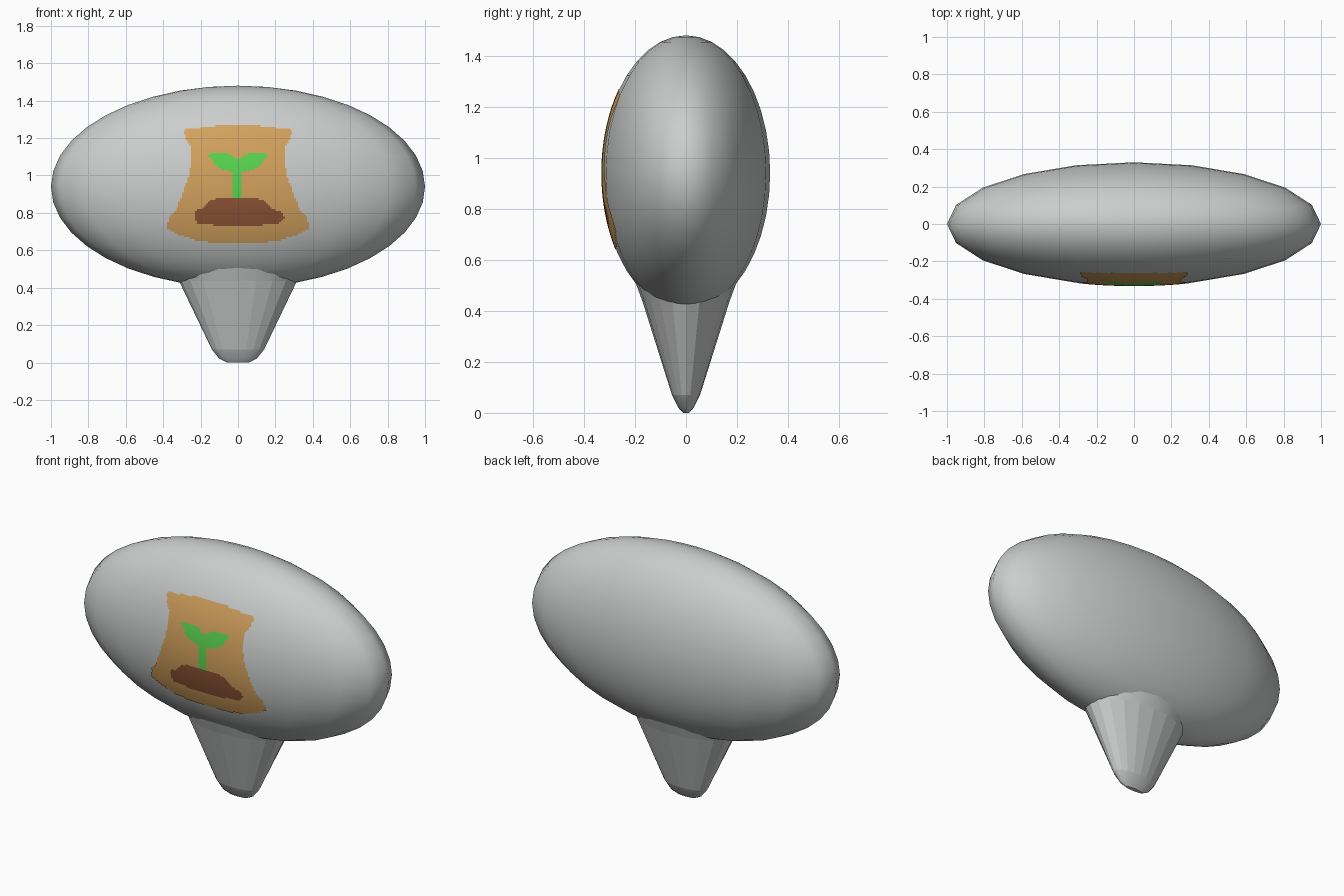
import bpy, bmesh, math

if "Cube" in bpy.data.objects:
    bpy.data.objects.remove(bpy.data.objects["Cube"])

RX, RY, RZ, CZ = 1.0, 0.33, 0.54, 0.94   # ellipsoid body


def material(name, rgb):
    m = bpy.data.materials.new(name)
    m.diffuse_color = (*rgb, 1)
    m.use_nodes = True
    m.node_tree.nodes["Principled BSDF"].inputs["Base Color"].default_value = m.diffuse_color
    return m


GREY = material("light grey", (0.60, 0.61, 0.61))
TAN = material("sack tan", (0.66, 0.36, 0.11))
GREEN = material("leaf green", (0.10, 0.66, 0.08))
BROWN = material("soil brown", (0.27, 0.09, 0.035))


def finish(bm, name, mats):
    mesh = bpy.data.meshes.new(name)
    bm.to_mesh(mesh)
    bm.free()
    for m in mats:
        mesh.materials.append(m)
    obj = bpy.data.objects.new(name, mesh)
    bpy.context.collection.objects.link(obj)
    return obj


# Flattened round body
bm = bmesh.new()
bmesh.ops.create_uvsphere(bm, u_segments=20, v_segments=20, radius=1)
for v in bm.verts:
    v.co = (v.co.x * RX, v.co.y * RY, CZ + v.co.z * RZ)
for f in bm.faces:
    f.smooth = True
finish(bm, "body", [GREY])

# Tapered oval stem: rounded tip, flat-sided cone, smooth collar inside the body
SECTIONS = [(0.0, 0.06, 0.012), (0.02, 0.10, 0.03), (0.07, 0.14, 0.055),
            (0.435, 0.315, 0.17), (0.53, 0.36, 0.205)]
N = 20
bm = bmesh.new()
rings = [[bm.verts.new((rx * math.cos(2 * math.pi * i / N),
                        ry * math.sin(2 * math.pi * i / N), z))
          for i in range(N)] for z, rx, ry in SECTIONS]
for k in range(len(rings) - 1):
    for i in range(N):
        j = (i + 1) % N
        f = bm.faces.new((rings[k][i], rings[k][j], rings[k + 1][j], rings[k + 1][i]))
        f.smooth = k != 2
bm.faces.new(rings[0][::-1])
finish(bm, "stem", [GREY])

# Outlines of the painted seed sack, seen from the front (x, z)
half = [(0.10, 1.268), (0.20, 1.255), (0.28, 1.25), (0.292, 1.235), (0.275, 1.19),
        (0.255, 1.16), (0.248, 1.09), (0.26, 1.0), (0.295, 0.91), (0.33, 0.82),
        (0.37, 0.775), (0.383, 0.715), (0.33, 0.69), (0.23, 0.655), (0.10, 0.636)]
SACK = half + [(-x, z) for x, z in reversed(half)]
SOIL = [(-0.235, 0.79), (-0.22, 0.745), (-0.1, 0.732), (0.1, 0.732), (0.22, 0.745),
        (0.25, 0.77), (0.24, 0.80), (0.18, 0.825), (0.15, 0.86), (0.08, 0.885),
        (-0.08, 0.885), (-0.15, 0.865), (-0.18, 0.83), (-0.22, 0.815)]
STEM = [(-0.033, 0.878), (0.023, 0.878), (0.023, 1.06), (-0.033, 1.06)]
leaf = [(0.0, 1.085), (0.06, 1.12), (0.15, 1.125), (0.157, 1.105), (0.11, 1.045),
        (0.05, 1.02), (0.0, 1.02)]
LEAVES = [leaf, [(-x, z) for x, z in leaf]]


def inside(poly, x, z):
    hit = False
    for (x1, z1), (x2, z2) in zip(poly, poly[1:] + poly[:1]):
        if (z1 > z) != (z2 > z) and x < x1 + (z - z1) * (x2 - x1) / (z2 - z1):
            hit = not hit
    return hit


# Thin painted sack laid on the front of the body, one fine grid
STEP, X0, Z0 = 0.01, -0.40, 0.62
bm = bmesh.new()
verts = {}


def point(i, j):
    if (i, j) not in verts:
        x, z = X0 + i * STEP, Z0 + j * STEP
        y = -RY * math.sqrt(1 - (x / RX) ** 2 - ((z - CZ) / RZ) ** 2) - 0.002
        verts[i, j] = bm.verts.new((x, y, z))
    return verts[i, j]


for i in range(80):
    for j in range(66):
        x, z = X0 + (i + 0.5) * STEP, Z0 + (j + 0.5) * STEP
        if not inside(SACK, x, z):
            continue
        f = bm.faces.new((point(i, j), point(i + 1, j), point(i + 1, j + 1), point(i, j + 1)))
        f.smooth = True
        if any(inside(p, x, z) for p in LEAVES + [STEM]):
            f.material_index = 1
        elif inside(SOIL, x, z):
            f.material_index = 2
finish(bm, "painted_sack", [TAN, GREEN, BROWN])
